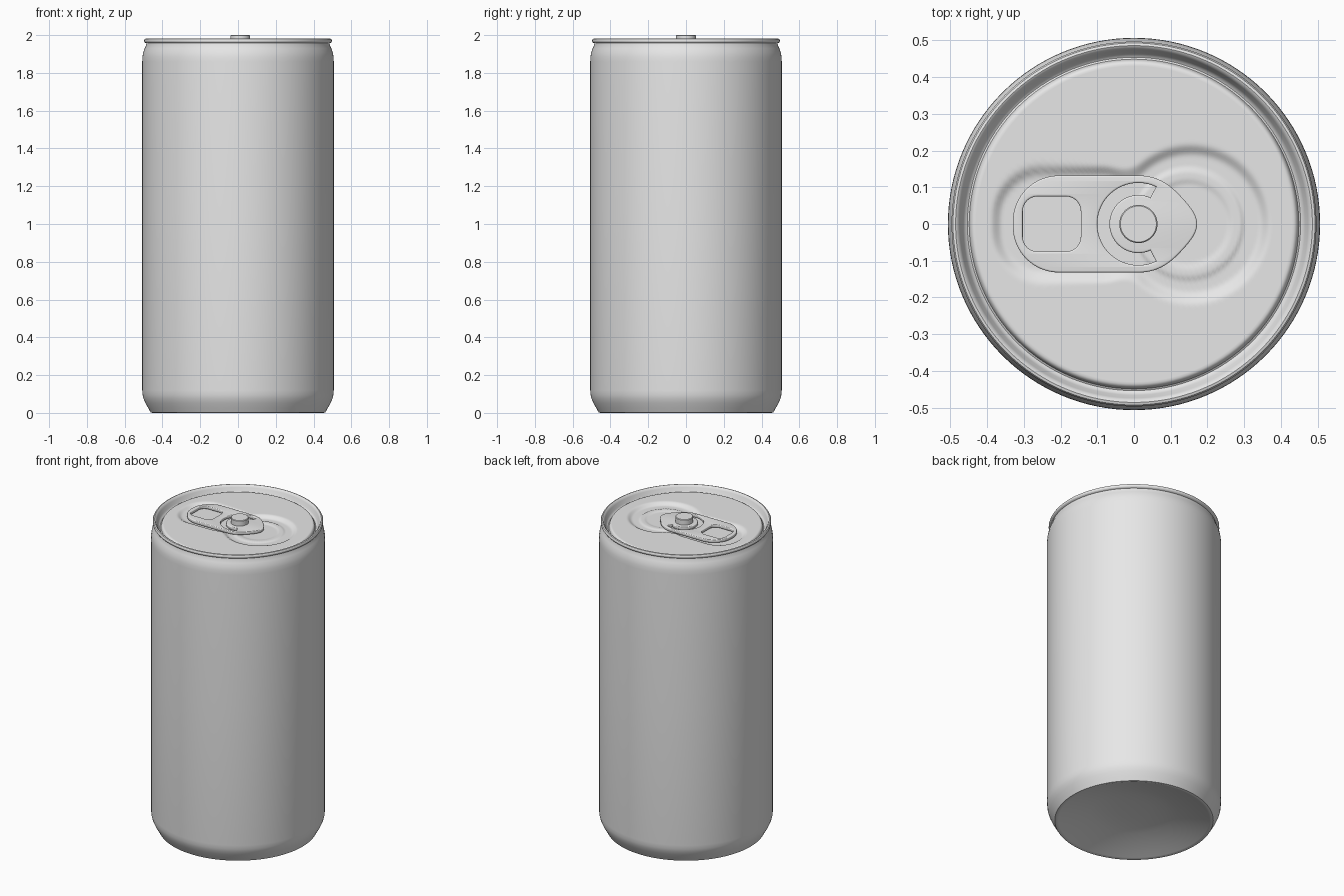
import bpy, bmesh, math

if "Cube" in bpy.data.objects:
    bpy.data.objects.remove(bpy.data.objects["Cube"])

SEG = 128
metal = bpy.data.materials.new("light grey metal")
metal.diffuse_color = (0.8, 0.8, 0.8, 1)
metal.use_nodes = True
metal.node_tree.nodes["Principled BSDF"].inputs["Base Color"].default_value = metal.diffuse_color


def finish(ob, angle=40):
    if not ob.data.materials:
        ob.data.materials.append(metal)
    bpy.ops.object.select_all(action='DESELECT')
    ob.select_set(True)
    bpy.context.view_layer.objects.active = ob
    bpy.ops.object.shade_smooth_by_angle(angle=math.radians(angle))


def lathe(name, profile, centre=(0, 0), height=None):
    """Spin (radius, z) points; an optional height(x, y) is added to z."""
    bm = bmesh.new()
    rings = []
    for r, z in profile:
        ring = []
        for i in range(SEG):
            a = 2 * math.pi * i / SEG
            x, y = centre[0] + r * math.cos(a), centre[1] + r * math.sin(a)
            ring.append(bm.verts.new((x, y, z + (height(x, y) if height else 0))))
        rings.append(ring)
    for lo, hi in zip(rings, rings[1:]):
        for i in range(SEG):
            j = (i + 1) % SEG
            bm.faces.new((lo[i], lo[j], hi[j], hi[i]))
    bmesh.ops.remove_doubles(bm, verts=bm.verts, dist=1e-5)
    me = bpy.data.meshes.new(name)
    bm.to_mesh(me)
    bm.free()
    ob = bpy.data.objects.new(name, me)
    bpy.context.collection.objects.link(ob)
    finish(ob)


def arc(cx, cy, r, a0, a1, n=16):
    return [(cx + r * math.cos(math.radians(a0 + (a1 - a0) * i / n)),
             cy + r * math.sin(math.radians(a0 + (a1 - a0) * i / n))) for i in range(n + 1)]


def plate(name, outlines, z, half, bevel):
    """Filled outline with holes, extruded and rounded, turned into a mesh."""
    cu = bpy.data.curves.new(name + "_outline", 'CURVE')
    cu.dimensions = '2D'
    cu.fill_mode = 'BOTH'
    cu.extrude, cu.bevel_depth, cu.bevel_resolution = half - bevel, bevel, 3
    for pts in outlines:
        sp = cu.splines.new('POLY')
        sp.points.add(len(pts) - 1)
        for p, (x, y) in zip(sp.points, pts):
            p.co = (x, y, 0, 1)
        sp.use_cyclic_u = True
    tmp = bpy.data.objects.new(name + "_tmp", cu)
    bpy.context.collection.objects.link(tmp)
    dg = bpy.context.evaluated_depsgraph_get()
    me = bpy.data.meshes.new_from_object(tmp.evaluated_get(dg))
    bpy.data.objects.remove(tmp)
    bm = bmesh.new()
    bm.from_mesh(me)
    bmesh.ops.remove_doubles(bm, verts=bm.verts, dist=1e-5)
    bmesh.ops.recalc_face_normals(bm, faces=bm.faces)
    bm.to_mesh(me)
    bm.free()
    me.name = name
    ob = bpy.data.objects.new(name, me)
    ob.location.z = z
    bpy.context.collection.objects.link(ob)
    finish(ob, 35)


# Can body: domed base, wall, neck, rolled rim and the groove inside it
lathe("can_body", [
    (0, 0.075), (0.1, 0.073), (0.19, 0.067), (0.25, 0.056), (0.32, 0.04), (0.39, 0.02),
    (0.44, 0.004), (0.452, 0), (0.462, 0.002), (0.475, 0.025), (0.49, 0.052),
    (0.5, 0.075), (0.505, 0.095), (0.507, 0.12), (0.507, 1.0), (0.507, 1.86),
    (0.506, 1.885), (0.502, 1.908), (0.494, 1.93), (0.486, 1.948), (0.485, 1.957),
    (0.493, 1.96), (0.497, 1.966), (0.497, 1.974), (0.493, 1.98), (0.486, 1.982),
    (0.48, 1.979), (0.474, 1.967), (0.466, 1.945), (0.46, 1.935), (0.454, 1.932),
    (0.449, 1.935), (0.446, 1.945), (0.442, 1.952), (0.436, 1.955), (0.43, 1.955)])


def smooth(t):
    t = min(1, max(0, t))
    return t * t * (3 - 2 * t)


def lid_height(x, y):
    # keyhole-shaped recess: rounded bar blended into a circle
    qx, qy = abs(x + 0.17) - 0.08, abs(y) - 0.02
    bar = math.hypot(max(qx, 0), max(qy, 0)) + min(max(qx, qy), 0) - 0.138
    rim = math.hypot(x - 0.155, y)
    disc = rim - 0.215
    k = 0.05
    h = max(k - abs(bar - disc), 0) / k
    d = min(bar, disc) - h * h * k / 4
    z = -0.016 * smooth((0.004 - d) / 0.034)
    # pour opening: scored step and inner raised bead
    s = math.hypot(x - 0.147, y)
    z += 0.005 * smooth((0.153 - s) / 0.008)
    z -= 0.004 * smooth((0.122 - s) / 0.014)
    return z


# Lid panel
N = 72
lathe("lid_panel", [(0.43 * (1 - i / N), 1.955) for i in range(N + 1)], height=lid_height)

# Pull tab with finger hole and curved slit around the rivet
b = 0.005
outer = [(0.015 + (0.132 - b + 0.025 * max(0, math.cos(t)) ** 8) * math.cos(t),
          (0.132 - b) * math.sin(t))
         for t in (math.radians(-90 + 180 * i / 40) for i in range(41))]
outer += arc(-0.205, 0.007, 0.125 - b, 90, 180) + arc(-0.205, -0.007, 0.125 - b, 180, 270)
hole = []
hx, hy, hr = 0.079 + b, 0.075 + b, 0.045
for sx, sy, a in ((1, 1, 0), (-1, 1, 90), (-1, -1, 180), (1, -1, 270)):
    hole += arc(-0.224 + sx * (hx - hr), sy * (hy - hr), hr, a, a + 90, 8)
slit = arc(0.012, 0, 0.112 + b, 62, 298, 48) + arc(0.012, 0, 0.079 - b, 298, 62, 48)
plate("pull_tab", [outer, hole, slit], 1.956, 0.01, b)

# Rivet
lathe("rivet", [(0.052, 1.94), (0.052, 1.997), (0.049, 2.0), (0, 2.0)], centre=(0.012, 0))
